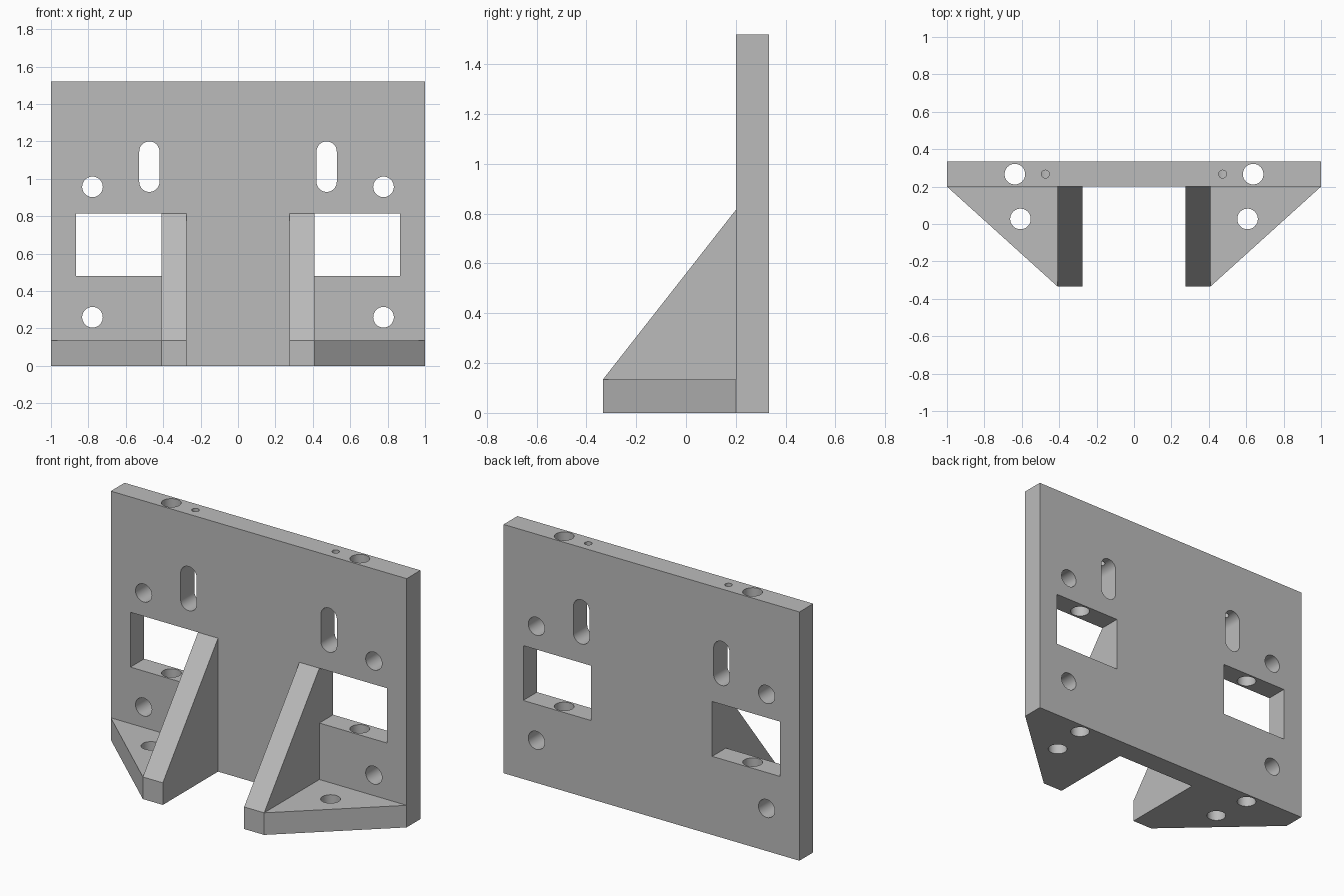
import bpy, bmesh
from math import cos, sin, pi, radians

old = bpy.data.objects.get("Cube")
if old:
    bpy.data.objects.remove(old, do_unlink=True)

grey = bpy.data.materials.new("plain_grey")
grey.use_nodes = True
grey.diffuse_color = (0.5, 0.5, 0.5, 1)
grey.node_tree.nodes["Principled BSDF"].inputs["Base Color"].default_value = (0.5, 0.5, 0.5, 1)

FRONT, BACK, PLATE_Y = -0.333, 0.333, 0.2
MID_Y = (PLATE_Y + BACK) / 2
FOOT_Z, RIB_Z, TOP = 0.135, 0.815, 1.52
RIB_IN, RIB_OUT = 0.275, 0.41
BORE = 0.055


def prism(name, outline, axis, lo, hi):
    """Extrude a 2D outline along one axis, from lo to hi."""
    place = {"x": lambda a, b, d: (d, a, b),
             "y": lambda a, b, d: (a, d, b),
             "z": lambda a, b, d: (a, b, d)}[axis]
    bm = bmesh.new()
    face = bm.faces.new([bm.verts.new(place(a, b, lo)) for a, b in outline])
    new = bmesh.ops.extrude_face_region(bm, geom=[face])["geom"]
    bmesh.ops.translate(bm, vec=place(0, 0, hi - lo),
                        verts=[g for g in new if isinstance(g, bmesh.types.BMVert)])
    bmesh.ops.recalc_face_normals(bm, faces=bm.faces)
    mesh = bpy.data.meshes.new(name)
    bm.to_mesh(mesh)
    bm.free()
    mesh.materials.append(grey)
    obj = bpy.data.objects.new(name, mesh)
    bpy.context.collection.objects.link(obj)
    return obj


def rect(a0, a1, b0, b1):
    return [(a0, b0), (a1, b0), (a1, b1), (a0, b1)]


def slot(a, b, r, half=0, n=32):
    """Round outline, stretched along its second axis by half each way."""
    angles = [pi * i / n for i in range(n + 1)]
    upper = [(a + r * cos(t), b + half + r * sin(t)) for t in angles]
    lower = [(a - r * cos(t), b - half - r * sin(t)) for t in angles]
    return upper + lower if half else upper[:-1] + lower[:-1]


def combine(obj, other, operation):
    """Apply a boolean and discard the second object."""
    mod = obj.modifiers.new(operation, "BOOLEAN")
    mod.operation, mod.solver, mod.object = operation, "EXACT", other
    bpy.context.view_layer.objects.active = obj
    bpy.ops.object.modifier_apply(modifier=mod.name)
    bpy.data.objects.remove(other, do_unlink=True)


def cut(obj, outline, axis, lo, hi):
    combine(obj, prism("cutter", outline, axis, lo, hi), "DIFFERENCE")


# Upright plate
bracket = prism("mounting_bracket", rect(-1, 1, 0, TOP), "y", PLATE_Y, BACK)

for s in (-1, 1):
    # Window, adjusting slot and bolt holes through the plate
    cut(bracket, rect(s * RIB_OUT, s * 0.867, 0.48, RIB_Z), "y", 0, 0.5)
    cut(bracket, slot(s * 0.474, 1.065, 0.054, 0.081), "y", 0, 0.5)
    for z in (0.26, 0.957):
        cut(bracket, slot(s * 0.778, z, BORE), "y", 0, 0.5)
    # Long vertical bore, and set screw hole that ends in the slot
    cut(bracket, slot(s * 0.637, MID_Y, BORE), "z", -0.1, TOP + 0.1)
    cut(bracket, slot(s * 0.474, MID_Y, 0.021), "z", 1.1, TOP + 0.1)

for s in (-1, 1):
    # Triangular foot with one bolt hole
    foot = prism("foot", [(s * RIB_OUT, FRONT), (s, PLATE_Y), (s * RIB_OUT, PLATE_Y)],
                 "z", 0, FOOT_Z)
    cut(foot, slot(s * 0.607, 0.027, BORE), "z", -0.1, 0.3)
    # Sloping rib
    rib = prism("rib", [(FRONT, 0), (PLATE_Y, 0), (PLATE_Y, RIB_Z), (FRONT, FOOT_Z)],
                "x", s * RIB_IN, s * RIB_OUT)
    combine(rib, foot, "UNION")
    combine(bracket, rib, "UNION")

bpy.ops.object.select_all(action="DESELECT")
bracket.select_set(True)
bpy.context.view_layer.objects.active = bracket
bpy.ops.object.shade_smooth_by_angle(angle=radians(30))
